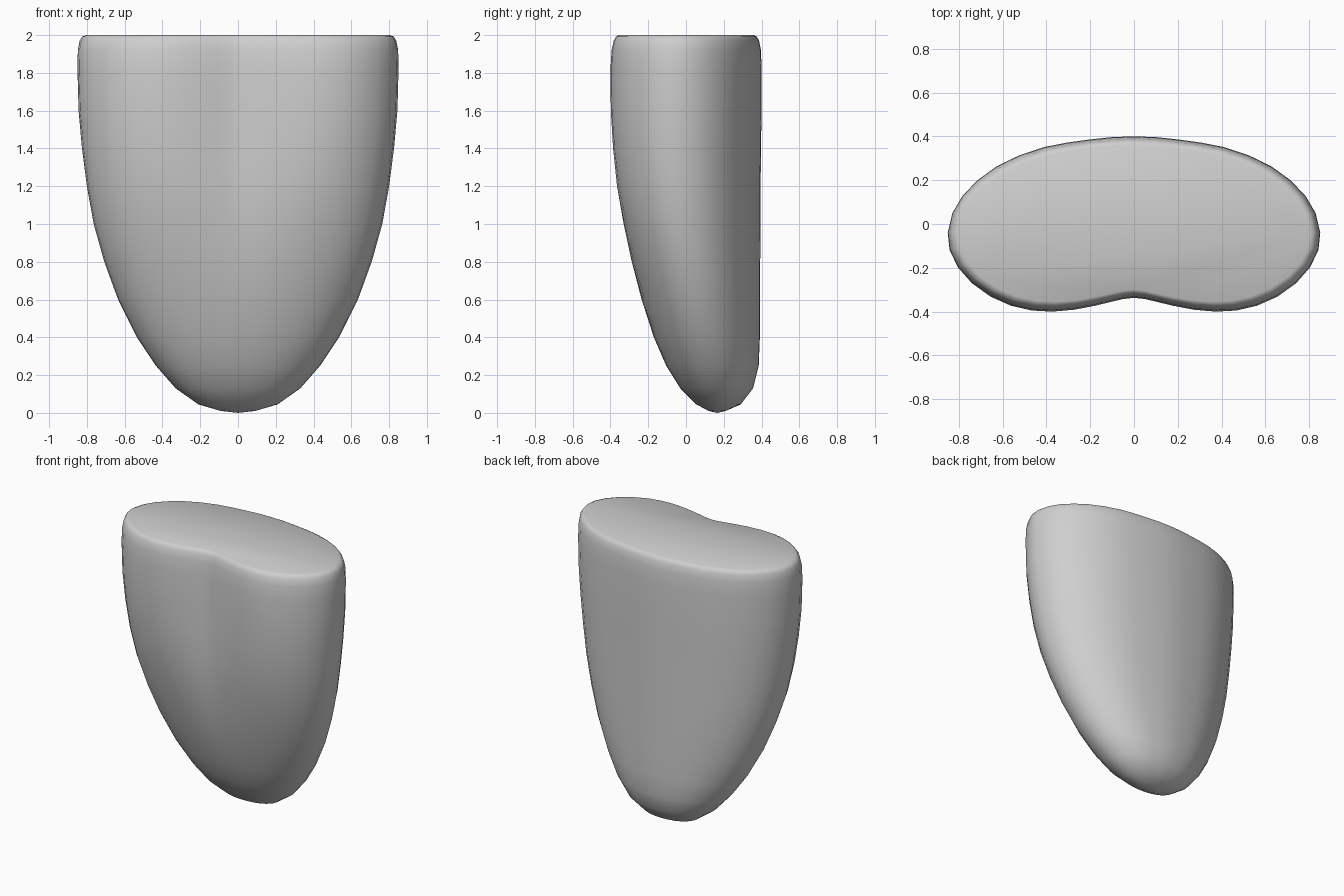
import bpy, bmesh

cube = bpy.data.objects.get("Cube")
if cube:
    bpy.data.objects.remove(cube, do_unlink=True)

mat = bpy.data.materials.new("mid grey")
mat.use_nodes = True
GREY = (0.62, 0.62, 0.62, 1)
mat.diffuse_color = GREY
mat.node_tree.nodes["Principled BSDF"].inputs["Base Color"].default_value = GREY

# Levels: height, half width, front y, back y
LEVELS = [
    (0.01, 0.09, 0.12, 0.21), (0.045, 0.21, 0.055, 0.29), (0.13, 0.33, -0.03, 0.355),
    (0.25, 0.435, -0.105, 0.385), (0.4, 0.535, -0.17, 0.391), (0.6, 0.635, -0.235, 0.392),
    (0.8, 0.708, -0.287, 0.393), (1.0, 0.764, -0.33, 0.394), (1.2, 0.8, -0.365, 0.395),
    (1.4, 0.826, -0.386, 0.397), (1.6, 0.844, -0.398, 0.4), (1.82, 0.85, -0.4, 0.4),
    (1.92, 0.848, -0.394, 0.397), (1.97, 0.838, -0.383, 0.387), (1.992, 0.825, -0.37, 0.375),
    (2.0, 0.805, -0.355, 0.36),
]
# Half outlines as fractions of half width and depth, from the centre out to the side
BACK = [(0, 1), (0.12, 0.992), (0.24, 0.967), (0.36, 0.935), (0.48, 0.89), (0.62, 0.80),
        (0.74, 0.685), (0.84, 0.545), (0.92, 0.385), (0.975, 0.205), (1, 0)]
FRONT = [(0, 0.825), (0.06, 0.84), (0.13, 0.88), (0.21, 0.925), (0.32, 0.975), (0.44, 1),
         (0.55, 0.985), (0.66, 0.925), (0.77, 0.81), (0.87, 0.64), (0.945, 0.44), (0.99, 0.22)]


def ring_points(z, width, front, back):
    """Rounded section whose front has a soft central groove, fading downwards."""
    centre = (front + back) / 2 - 0.04 * min(1, z)
    fade = min(1, max(0, (z - 0.4) / 1.3))
    fade = fade * fade * (3 - 2 * fade)
    front_half = []
    for x, depth in FRONT:
        plain = (1 - x ** 2.3) ** (1 / 2.2)
        front_half.append((x, plain + (depth - plain) * fade))
    deepest = max(d for x, d in front_half)
    half = [(x * width, centre + d * (back - centre)) for x, d in BACK]
    half += [(x * width, centre + d / deepest * (front - centre))
             for x, d in reversed(front_half)]
    mirrored = [(-x, y) for x, y in reversed(half[1:-1])]
    return [(x, y, z) for x, y in half + mirrored]


# Lofted body with a rounded tip and a flat, soft-edged top
bm = bmesh.new()
rings = [[bm.verts.new(p) for p in ring_points(*level)] for level in LEVELS]
count = len(rings[0])
for low, high in zip(rings, rings[1:]):
    for i in range(count):
        j = (i + 1) % count
        bm.faces.new((low[i], low[j], high[j], high[i]))
tip = bm.verts.new((0, 0.165, 0))
for i in range(count):
    bm.faces.new((tip, rings[0][(i + 1) % count], rings[0][i]))
bm.faces.new(rings[-1])
for face in bm.faces:
    face.smooth = True
bmesh.ops.recalc_face_normals(bm, faces=bm.faces)
mesh = bpy.data.meshes.new("body")
bm.to_mesh(mesh)
bm.free()
mesh.materials.append(mat)
body = bpy.data.objects.new("body", mesh)
bpy.context.collection.objects.link(body)
